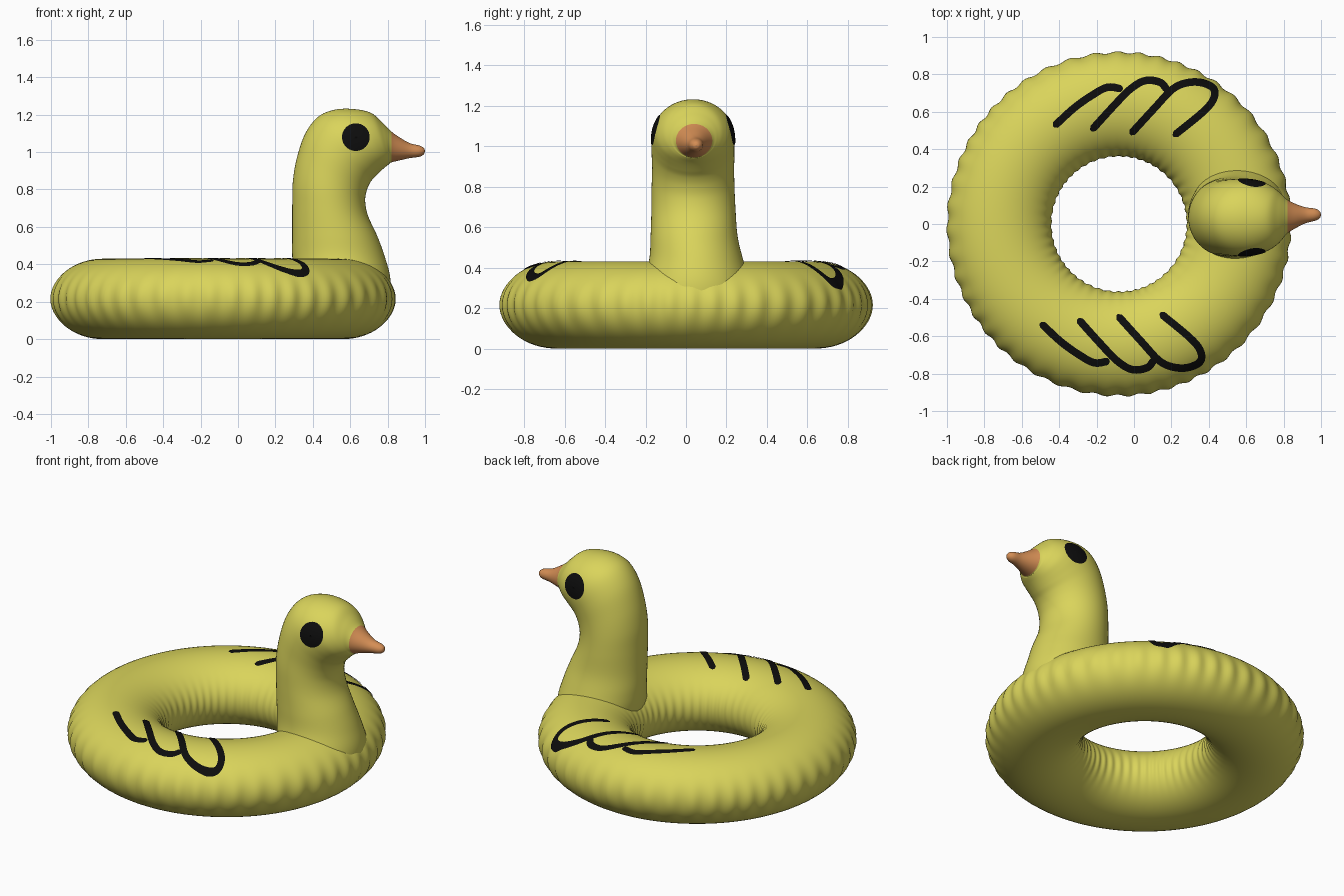
import bpy, bmesh, math
from mathutils import Vector
from mathutils.bvhtree import BVHTree

if "Cube" in bpy.data.objects:
    bpy.data.objects.remove(bpy.data.objects["Cube"])


def material(name, rgb):
    m = bpy.data.materials.new(name)
    m.diffuse_color = (*rgb, 1)
    m.use_nodes = True
    m.node_tree.nodes["Principled BSDF"].inputs["Base Color"].default_value = m.diffuse_color
    return m


YELLOW = material("yellow vinyl", (0.70, 0.66, 0.105))
ORANGE = material("orange beak", (0.66, 0.27, 0.09))
BLACK = material("black print", (0.004, 0.004, 0.004))


def build(name, verts, faces, mats, recalc=True):
    mesh = bpy.data.meshes.new(name)
    mesh.from_pydata([tuple(v) for v in verts], [], faces)
    if recalc:
        bm = bmesh.new()
        bm.from_mesh(mesh)
        bmesh.ops.recalc_face_normals(bm, faces=bm.faces)
        bm.to_mesh(mesh)
        bm.free()
    for m in mats:
        mesh.materials.append(m)
    mesh.shade_smooth()
    ob = bpy.data.objects.new(name, mesh)
    bpy.context.collection.objects.link(ob)
    return ob


def spline(pts, sub):
    """Catmull-Rom through tuples of any length."""
    pts = [Vector(p) for p in pts]
    p = [2 * pts[0] - pts[1]] + pts + [2 * pts[-1] - pts[-2]]
    out = []
    for i in range(1, len(p) - 2):
        a, b, c, d = p[i - 1:i + 3]
        for k in range(sub):
            t = k / sub
            out.append(0.5 * (2 * b + (c - a) * t + (2 * a - 5 * b + 4 * c - d) * t * t
                              + (3 * b - a - 3 * c + d) * t ** 3))
    return out + [pts[-1]]


def grid_faces(rows, cols, wrap_rows=False, wrap_cols=False):
    return [(i * cols + j, i * cols + (j + 1) % cols,
             (i + 1) % rows * cols + (j + 1) % cols, (i + 1) % rows * cols + j)
            for i in range(rows if wrap_rows else rows - 1)
            for j in range(cols if wrap_cols else cols - 1)]


def tree(ob):
    return BVHTree.FromPolygons([v.co for v in ob.data.vertices],
                                [p.vertices[:] for p in ob.data.polygons])


# Swim ring: elliptical tube with puckered outer and inner seams
CX, R, A, B = -0.08, 0.64, 0.278, 0.215
N, M = 384, 64
verts = []
for i in range(N):
    th = 2 * math.pi * i / N
    for j in range(M):
        ph = 2 * math.pi * j / M
        c, s = math.cos(ph), math.sin(ph)
        pucker = abs(c) ** 8
        wave = math.sin(48 * th + 1.2 * math.sin(5 * th))
        r = R + A * c + 0.006 * pucker * wave * (1 if c > 0 else 0.5)
        verts.append((CX + r * math.cos(th), r * math.sin(th), B + B * s))
ring = build("swim_ring", verts, grid_faces(N, M, True, True), [YELLOW])

# Neck, head and beak: one loft; each section is
# back x, back z, front x, front z, half width, centre y
sections = [
    (0.34, 0.18, 0.81, 0.18, 0.30, 0.045),
    (0.30, 0.33, 0.815, 0.32, 0.265, 0.05),
    (0.29, 0.44, 0.785, 0.44, 0.232, 0.05),
    (0.29, 0.56, 0.745, 0.55, 0.215, 0.04),
    (0.29, 0.71, 0.695, 0.66, 0.208, 0.037),
    (0.293, 0.84, 0.68, 0.74, 0.205, 0.035),
    (0.315, 0.97, 0.69, 0.80, 0.203, 0.035),
    (0.36, 1.10, 0.712, 0.845, 0.205, 0.035),
    (0.43, 1.19, 0.74, 0.875, 0.205, 0.035),
    (0.52, 1.227, 0.765, 0.90, 0.198, 0.035),
    (0.62, 1.23, 0.785, 0.918, 0.180, 0.035),
    (0.71, 1.21, 0.803, 0.932, 0.148, 0.035),
    (0.77, 1.16, 0.813, 0.94, 0.118, 0.037),
    (0.82, 1.11, 0.82, 0.945, 0.090, 0.04),
    (0.87, 1.075, 0.87, 0.957, 0.062, 0.043),
    (0.92, 1.047, 0.92, 0.968, 0.042, 0.047),
    (0.97, 1.035, 0.97, 0.975, 0.032, 0.05),
    (0.993, 1.022, 0.993, 0.988, 0.018, 0.05),
    (1.0, 1.006, 1.0, 1.004, 0.001, 0.05),
]
SUB, SEG = 6, 64
rows = spline(sections, SUB)
verts = []
for bx, bz, fx, fz, hy, cy in rows:
    for j in range(SEG):
        t = 2 * math.pi * j / SEG
        k = 0.5 + 0.5 * math.cos(t)
        verts.append((bx + (fx - bx) * k, cy + hy * math.sin(t), bz + (fz - bz) * k))
faces = grid_faces(len(rows), SEG, False, True)
faces.append(tuple(range((len(rows) - 1) * SEG, len(rows) * SEG)))
head = build("neck_head_and_beak", verts, faces, [YELLOW, ORANGE])
for p in head.data.polygons:
    if p.center.x > 0.82 and p.center.z > 0.9:
        p.material_index = 1

# Eyes: thin discs laid on both sides of the head
head_tree = tree(head)
for side, name in ((-1, "right_eye"), (1, "left_eye")):
    verts = []
    for i in range(7):
        rad = 0.0005 + 0.0735 * i / 6
        for j in range(40):
            t = 2 * math.pi * j / 40
            o = Vector((0.63 + rad * math.cos(t), side, 1.08 + rad * math.sin(t)))
            co, no, _, _ = head_tree.ray_cast(o, Vector((0, -side, 0)))
            verts.append(co + Vector((0, side * 0.004, 0)))
    faces = grid_faces(7, 40, False, True)
    faces.append(tuple(range(40)))
    if side < 0:
        faces = [f[::-1] for f in faces]
    build(name, verts, faces, [BLACK], False)

# Wing strokes: ribbons draped over the ring, repeated on the other side
strokes = [
    [(-0.43, 0.52), (-0.32, 0.62), (-0.22, 0.69), (-0.14, 0.73), (-0.06, 0.72)],
    [(-0.23, 0.50), (-0.11, 0.63), (-0.02, 0.72), (0.06, 0.765), (0.14, 0.755), (0.18, 0.71)],
    [(-0.02, 0.48), (0.11, 0.62), (0.20, 0.715), (0.27, 0.75), (0.35, 0.755),
     (0.42, 0.725), (0.425, 0.67), (0.37, 0.60), (0.21, 0.47)],
]
ring_tree = tree(ring)
W = 0.02
for side, wing in ((1, "left"), (-1, "right")):
    for n, stroke in enumerate(strokes):
        pts = spline([(x, y) if side > 0 else (x - 0.07, -1.015 * y) for x, y in stroke], 12)
        verts = []
        for i, p in enumerate(pts):
            d = (pts[min(i + 1, len(pts) - 1)] - pts[max(i - 1, 0)]).normalized()
            # round off the stroke ends
            e = min((p - pts[0]).length, (p - pts[-1]).length, W)
            w = W * max(0.3, math.sqrt(1 - (1 - e / W) ** 2))
            for k in range(-2, 3):
                q = p + Vector((-d.y, d.x)) * w * k / 2
                co, no, _, _ = ring_tree.ray_cast(Vector((q.x, q.y, 2)), Vector((0, 0, -1)))
                verts.append(co + no * 0.004)
        faces = [f[::-1] for f in grid_faces(len(pts), 5)]
        build(f"{wing}_wing_stroke_{n + 1}", verts, faces, [BLACK], False)
